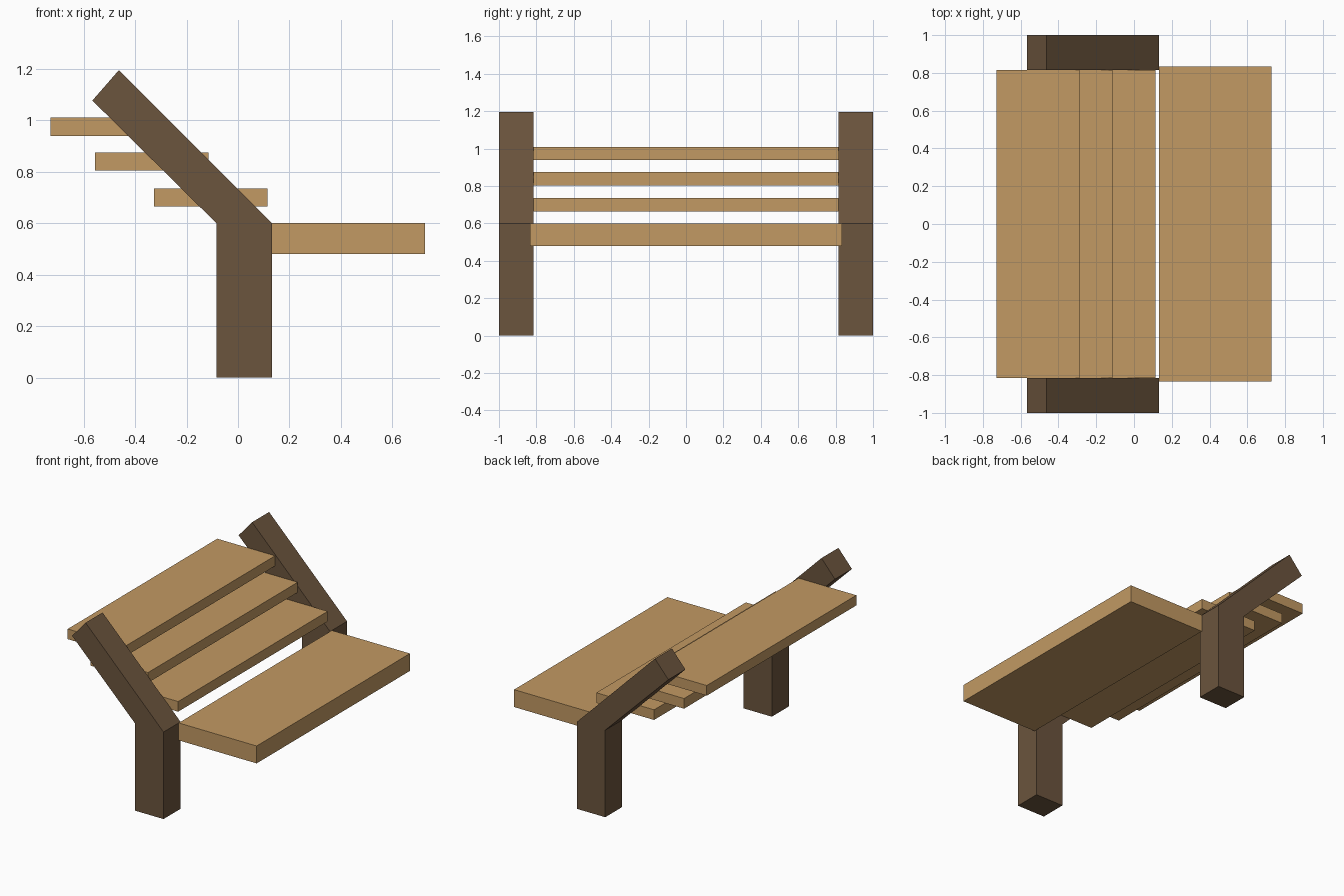
import bpy
import bmesh

cube = bpy.data.objects.get("Cube")
if cube:
    bpy.data.objects.remove(cube, do_unlink=True)


def material(name, rgb):
    mat = bpy.data.materials.new(name)
    mat.use_nodes = True
    mat.diffuse_color = (*rgb, 1)
    mat.node_tree.nodes["Principled BSDF"].inputs["Base Color"].default_value = (*rgb, 1)
    return mat


def extrude_profile(name, profile, y0, y1, mat):
    """Extrude an x-z outline along y."""
    bm = bmesh.new()
    face = bm.faces.new([bm.verts.new((x, y0, z)) for x, z in profile])
    result = bmesh.ops.extrude_face_region(bm, geom=[face])
    verts = [v for v in result["geom"] if isinstance(v, bmesh.types.BMVert)]
    bmesh.ops.translate(bm, vec=(0, y1 - y0, 0), verts=verts)
    bmesh.ops.recalc_face_normals(bm, faces=bm.faces)
    mesh = bpy.data.meshes.new(name)
    bm.to_mesh(mesh)
    bm.free()
    mesh.materials.append(mat)
    obj = bpy.data.objects.new(name, mesh)
    bpy.context.collection.objects.link(obj)
    return obj


def board(name, x0, x1, z0, z1, half_length, mat):
    outline = [(x0, z0), (x1, z0), (x1, z1), (x0, z1)]
    return extrude_profile(name, outline, -half_length, half_length, mat)


light_wood = material("light wood", (0.54, 0.32, 0.125))
dark_wood = material("dark wood", (0.147, 0.089, 0.047))

# Bent end supports: upright post with a leaning arm
support = [(-0.084, 0), (0.132, 0), (0.132, 0.6),
           (-0.463, 1.195), (-0.566, 1.077), (-0.084, 0.6)]
extrude_profile("front_support", support, -1, -0.815, dark_wood)
extrude_profile("back_support", support, 0.815, 1, dark_wood)

# Thick seat plank
board("seat", 0.132, 0.727, 0.48, 0.6, 0.835, light_wood)

# Stepped backrest slats
slats = {"lower": (-0.327, 0.665), "middle": (-0.556, 0.804), "upper": (-0.729, 0.94)}
for place, (x, z) in slats.items():
    board(place + "_slat", x, x + 0.441, z, z + 0.07, 0.815, light_wood)
